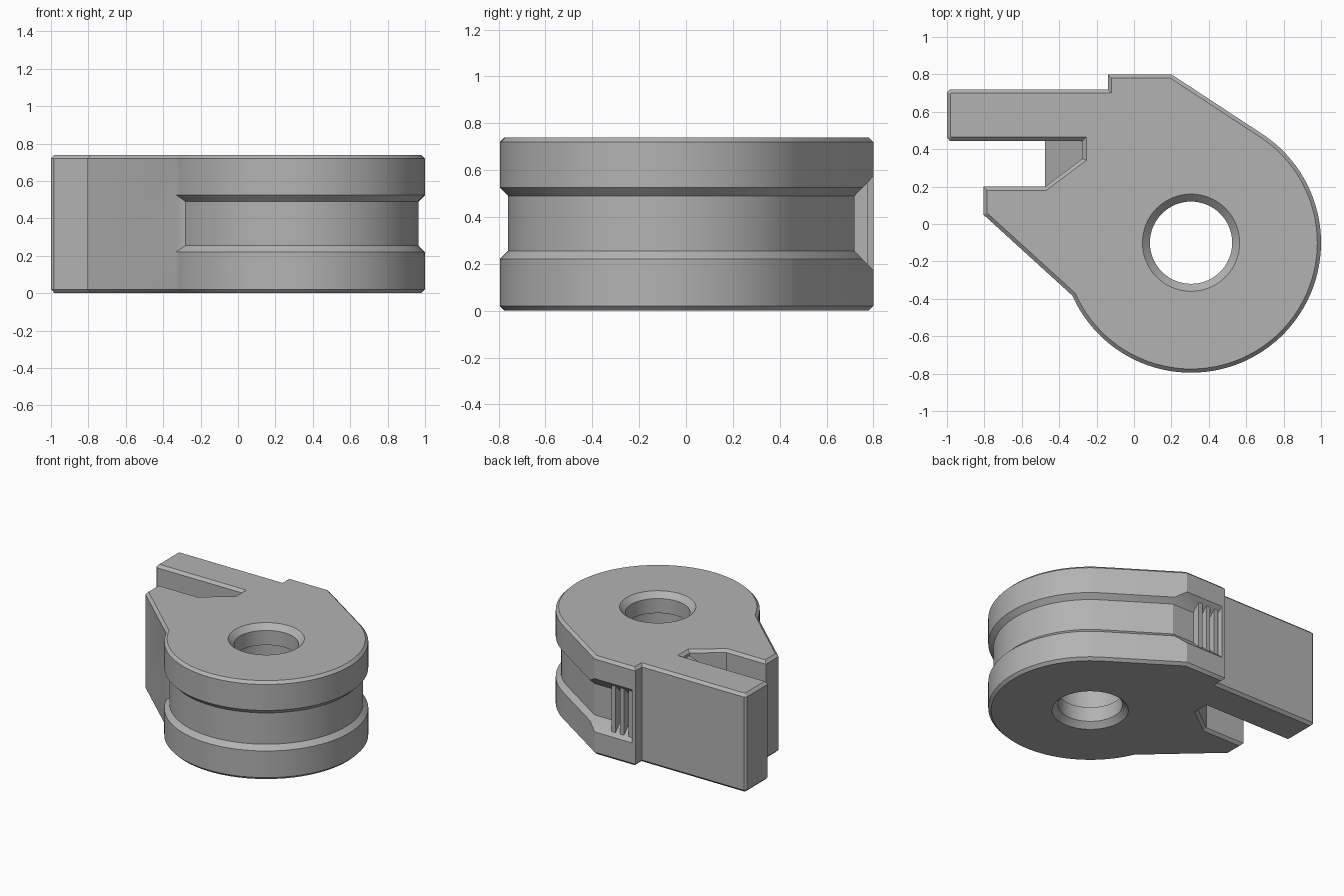
import bpy, bmesh
from math import sin, cos, radians, tau
from mathutils import Vector

cube = bpy.data.objects.get("Cube")
if cube:
    bpy.data.objects.remove(cube)

grey = bpy.data.materials.new("plain_grey")
grey.use_nodes = True
COLOUR = (0.45, 0.45, 0.45, 1)
grey.diffuse_color = COLOUR
grey.node_tree.nodes["Principled BSDF"].inputs["Base Color"].default_value = COLOUR

H = 0.74
CENTRE = Vector((0.305, -0.1))
R = 0.695


def polar(r, deg):
    return CENTRE + r * Vector((cos(radians(deg)), sin(radians(deg))))


def offset(pts, d, closed=True):
    """Mitred outward offset of a counter-clockwise path."""
    out = []
    for i, p in enumerate(pts):
        before = pts[i - 1] if closed or i else None
        after = pts[(i + 1) % len(pts)] if closed or i < len(pts) - 1 else None
        a = (p - before).normalized() if before is not None else (after - p).normalized()
        b = (after - p).normalized() if after is not None else a
        na, nb = Vector((a.y, -a.x)), Vector((b.y, -b.x))
        out.append(p + (na + nb) * d / (1 + na.dot(nb)))
    return out


def loft(name, loops):
    """Join matching closed loops into a capped solid."""
    bm = bmesh.new()
    rows = [[bm.verts.new(v) for v in loop] for loop in loops]
    n = len(rows[0])
    for lo, hi in zip(rows, rows[1:]):
        for i in range(n):
            j = (i + 1) % n
            bm.faces.new((lo[i], lo[j], hi[j], hi[i]))
    bm.faces.new(rows[0][::-1])
    bm.faces.new(rows[-1])
    bmesh.ops.recalc_face_normals(bm, faces=bm.faces)
    mesh = bpy.data.meshes.new(name)
    bm.to_mesh(mesh)
    bm.free()
    mesh.materials.append(grey)
    ob = bpy.data.objects.new(name, mesh)
    bpy.context.collection.objects.link(ob)
    return ob


def cut(target, cutter):
    cutter.hide_render = True
    bpy.context.view_layer.objects.active = target
    mod = target.modifiers.new("cut", "BOOLEAN")
    mod.operation, mod.solver, mod.object = "DIFFERENCE", "EXACT", cutter
    bpy.ops.object.modifier_apply(modifier=mod.name)
    bpy.data.objects.remove(cutter)


# Body plate: round lobe, back step, arm, slot and lower jaw
ARC_START, ARC_END, STEPS = -156, 56, 64
arc = [polar(R, ARC_START + (ARC_END - ARC_START) * i / STEPS) for i in range(STEPS + 1)]
corners = [(0.2, 0.8), (-0.14, 0.8), (-0.14, 0.72), (-0.985, 0.72), (-1, 0.705),
           (-1, 0.46), (-0.985, 0.445), (-0.275, 0.445), (-0.275, 0.35),
           (-0.475, 0.2), (-0.805, 0.2), (-0.805, 0.05)]
outline = arc + [Vector(c) for c in corners]
C = 0.02
body = loft("body", [[(p.x, p.y, z) for p in offset(outline, d)]
                     for d, z in ((-C, 0), (0, C), (0, H - C), (-C, H))])

# Groove around the lobe, running in from a sloped start
path = arc + [Vector((0.2, 0.8)) + (Vector((0.2, 0.8)) - arc[-1]) * 0.3]
Z_LOW, Z_HIGH, DEPTH, OUT = 0.22, 0.525, 0.035, 0.06
outer, inner = offset(path, OUT, False), offset(path, -DEPTH, False)
stations = []
for i, (o, n) in enumerate(zip(outer, inner)):
    d = DEPTH if i else 0
    q = n if i else path[0]
    stations.append([(o.x, o.y, Z_LOW - OUT), (q.x, q.y, Z_LOW + d),
                     (q.x, q.y, Z_HIGH - d), (o.x, o.y, Z_HIGH + OUT)])
cut(body, loft("groove_cutter", stations))

# Deeper flared recess on the back face
flare = [(0.86, 0.11), (0.72, 0.255), (0.72, 0.49), (0.86, 0.635)]
left = [(-0.12 if y > 0.8 else -0.1, y, z) for y, z in flare]
cut(body, loft("recess_cutter", [left, [(0.5, y, z) for y, z in flare]]))

# Through hole with chamfered mouths and a wider middle
hole = [(0.28, -0.02), (0.26, 0), (0.22, 0.04), (0.22, 0.15), (0.24, 0.15),
        (0.24, 0.59), (0.22, 0.59), (0.22, 0.7), (0.26, H), (0.28, H + 0.02)]
cut(body, loft("hole_cutter", [[(*polar(r, 360 * i / 64), z) for i in range(64)]
                               for r, z in hole]))


def prism(name, profile, axis, a, b):
    """Extrude a profile along x (profile is y, z) or along y (profile is x, z)."""
    place = (lambda p, t: (t, *p)) if axis == "x" else (lambda p, t: (p[0], t, p[1]))
    return loft(name, [[place(p, t) for p in profile] for t in (a, b)])


# Sloped web closing the inner end of the slot
web = [(-0.25, 0.04), (-0.275, 0.04), (-0.475, 0.24),
       (-0.475, 0.5), (-0.275, 0.7), (-0.25, 0.7)]
parts = [body, prism("slot_web", web, "y", 0.19, 0.455)]

# Grip ribs in the back recess
rib = [(0.7, 0.19), (0.775, 0.19), (0.775, 0.555), (0.7, 0.555)]
for i in range(3):
    x = -0.08 + 0.07 * i
    parts.append(prism(f"grip_rib_{i + 1}", rib, "x", x - 0.017, x + 0.017))

bpy.ops.object.select_all(action="DESELECT")
for ob in parts:
    ob.select_set(True)
bpy.context.view_layer.objects.active = body
bpy.ops.object.shade_smooth_by_angle(angle=radians(25))
